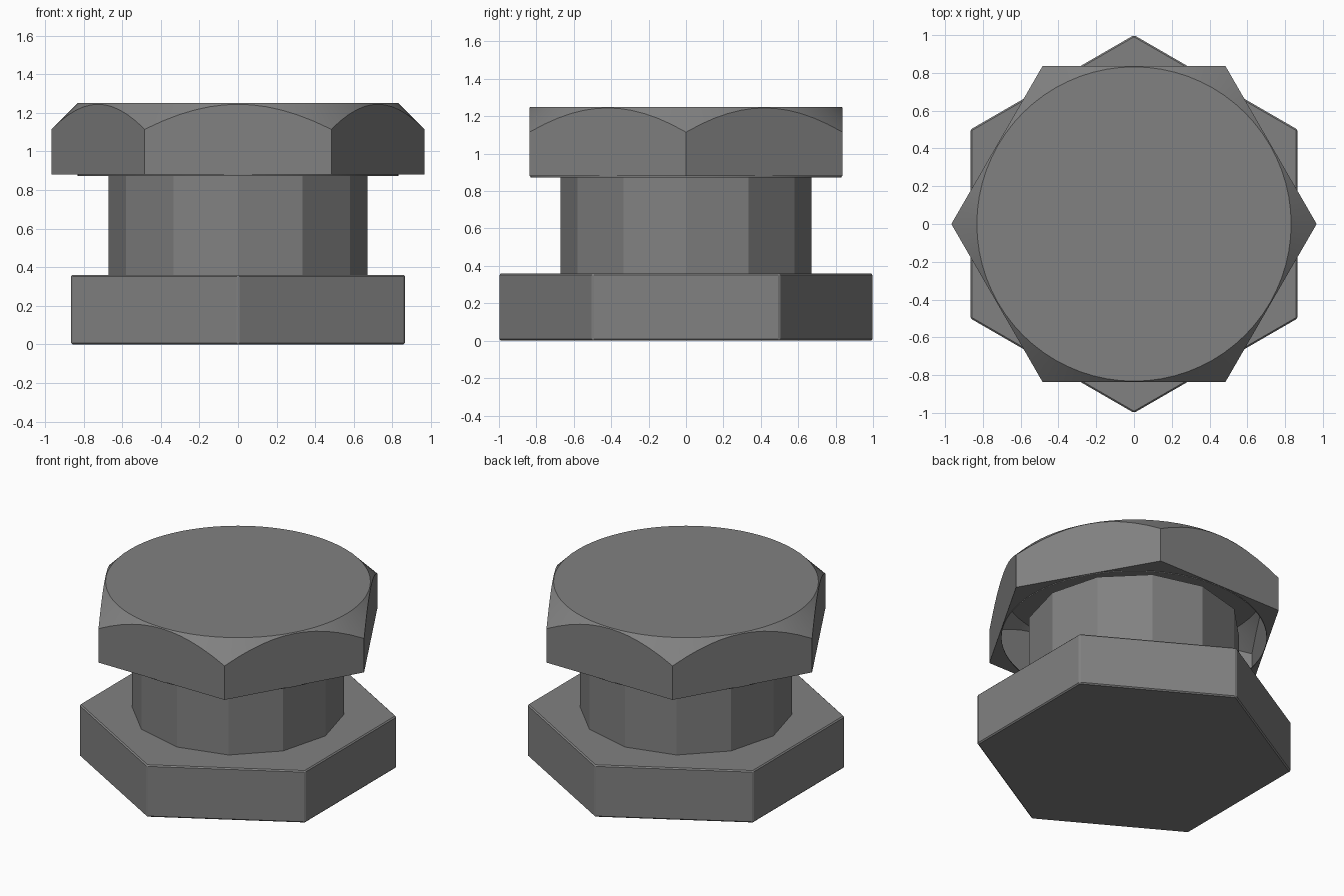
import bpy, bmesh, math

if "Cube" in bpy.data.objects:
    bpy.data.objects.remove(bpy.data.objects["Cube"])

steel = bpy.data.materials.new("plain grey")
steel.diffuse_color = (0.22, 0.22, 0.22, 1)
steel.use_nodes = True
steel.node_tree.nodes["Principled BSDF"].inputs["Base Color"].default_value = steel.diffuse_color


def add_object(name, bm):
    bmesh.ops.recalc_face_normals(bm, faces=bm.faces)
    me = bpy.data.meshes.new(name)
    bm.to_mesh(me)
    bm.free()
    me.materials.append(steel)
    ob = bpy.data.objects.new(name, me)
    bpy.context.collection.objects.link(ob)
    return ob


def prism(name, sides, radius, z0, z1, turn=0.0):
    bm = bmesh.new()
    rings = [[bm.verts.new((radius * math.cos(turn + math.tau * i / sides),
                            radius * math.sin(turn + math.tau * i / sides), z))
              for i in range(sides)] for z in (z0, z1)]
    for i in range(sides):
        j = (i + 1) % sides
        bm.faces.new((rings[0][i], rings[0][j], rings[1][j], rings[1][i]))
    bm.faces.new(rings[0][::-1])
    bm.faces.new(rings[1])
    return add_object(name, bm)


# Lower hexagonal base with finely bevelled edges
base = prism("hex_base", 6, 1.0, 0.0, 0.36, math.pi / 6)
bev = base.modifiers.new("edge bevel", 'BEVEL')
bev.width = 0.008
bev.segments = 1

# Twelve-sided shaft, reaching a little way inside the hollow head
prism("shaft", 12, 0.67, 0.35, 0.95)

# Hollow chamfered hexagonal head, open underneath
N, R, RC, TOP = 72, 0.967, 0.832, 1.25


def hex_radius(a):
    local = (a % (math.pi / 3)) - math.pi / 6
    return R * math.cos(math.pi / 6) / math.cos(local)


bm = bmesh.new()
profile = [
    lambda h: (RC, 0.873),               # washer lip
    lambda h: (RC + 0.001, 0.88),
    lambda h: (h, 0.88),                 # underside rim
    lambda h: (h, TOP - (h - RC)),       # flats cut by the chamfer cone
    lambda h: (RC, TOP),                 # crown circle
]
rings = []
for p in profile:
    ring = []
    for i in range(N):
        a = math.tau * i / N
        r, z = p(hex_radius(a))
        ring.append(bm.verts.new((r * math.cos(a), r * math.sin(a), z)))
    rings.append(ring)
for lo, hi in zip(rings, rings[1:]):
    for i in range(N):
        j = (i + 1) % N
        bm.faces.new((lo[i], lo[j], hi[j], hi[i]))
bm.faces.new(rings[-1])
head = add_object("hex_head", bm)
bpy.context.view_layer.objects.active = head
head.select_set(True)
bpy.ops.object.shade_smooth_by_angle(angle=math.radians(12))
